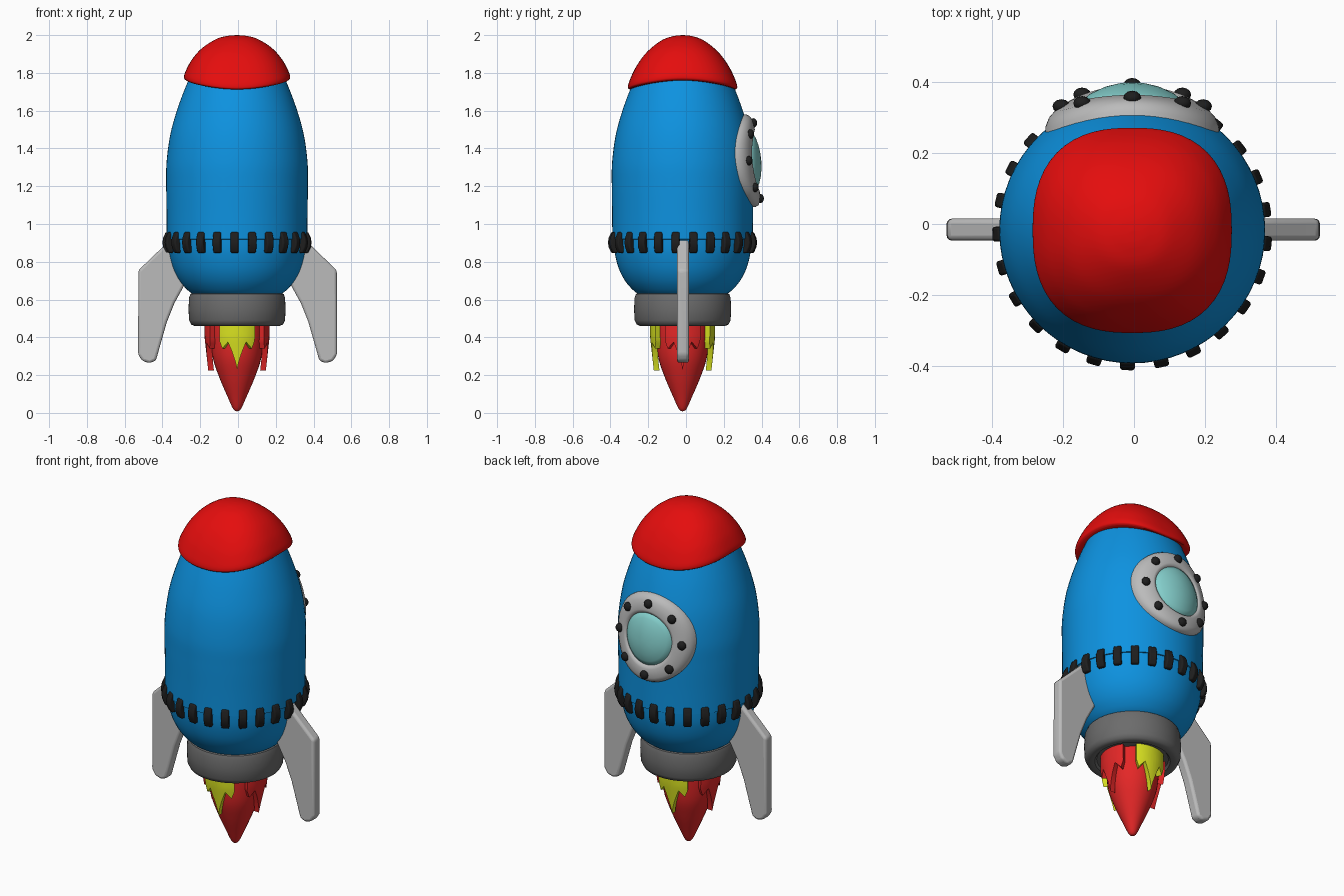
import bpy, bmesh, math
from mathutils import Matrix, Vector

if "Cube" in bpy.data.objects:
    bpy.data.objects.remove(bpy.data.objects["Cube"])

CX, CY = -0.005, -0.018      # hull axis


def material(name, rgb, rough=0.5):
    m = bpy.data.materials.new(name)
    m.use_nodes = True
    m.diffuse_color = (*rgb, 1)
    node = next(n for n in m.node_tree.nodes if n.type == 'BSDF_PRINCIPLED')
    node.inputs["Base Color"].default_value = (*rgb, 1)
    node.inputs["Roughness"].default_value = rough
    return m


BLUE = material("hull blue", (0.004, 0.29, 0.75))
RED = material("nose red", (0.78, 0.004, 0.004))
FLAME = material("flame red", (0.78, 0.02, 0.02))
YELLOW = material("flame yellow", (0.7, 0.77, 0.015))
SILVER = material("silver", (0.5, 0.5, 0.5))
GREY = material("dark grey", (0.15, 0.15, 0.15))
BLACK = material("rivet black", (0.013, 0.013, 0.013))
GLASS = material("glass aqua", (0.23, 0.62, 0.6))


def finish(name, bm, mat, angle=40, bevel=0):
    bmesh.ops.recalc_face_normals(bm, faces=bm.faces)
    mesh = bpy.data.meshes.new(name)
    bm.to_mesh(mesh)
    bm.free()
    mesh.materials.append(mat)
    ob = bpy.data.objects.new(name, mesh)
    bpy.context.collection.objects.link(ob)
    if bevel:
        mod = ob.modifiers.new("bevel", 'BEVEL')
        mod.width, mod.segments, mod.limit_method = bevel, 3, 'ANGLE'
    bpy.ops.object.select_all(action='DESELECT')
    bpy.context.view_layer.objects.active = ob
    ob.select_set(True)
    bpy.ops.object.shade_smooth_by_angle(angle=math.radians(angle))
    return ob


def smooth_path(pts, steps=6):
    """Catmull-Rom curve through the points."""
    p = [Vector(q) for q in [pts[0], *pts, pts[-1]]]
    out = []
    for a, b, c, d in zip(p, p[1:], p[2:], p[3:]):
        for i in range(steps):
            t = i / steps
            out.append(0.5 * (2 * b + (c - a) * t + (2 * a - 5 * b + 4 * c - d) * t * t
                              + (3 * b - a - 3 * c + d) * t ** 3))
    return [(q.x, q.y) for q in out + [p[-1]]]


def upright(r, a, z):
    return (CX + r * math.cos(a), CY + r * math.sin(a), z)


def lathe(name, profile, mat, place=upright, n=64, angle=40):
    """Spin (radius, height) pairs, using place() to position each point."""
    bm = bmesh.new()
    rings = [[bm.verts.new(place(r, i * math.tau / n, z)) for i in range(n)]
             for r, z in profile]
    for lo, hi in zip(rings, rings[1:]):
        for i in range(n):
            j = (i + 1) % n
            bm.faces.new((lo[i], lo[j], hi[j], hi[i]))
    bm.faces.new(rings[0])
    bm.faces.new(rings[-1])
    bmesh.ops.remove_doubles(bm, verts=bm.verts, dist=0.0002)
    return finish(name, bm, mat, angle)


def prism(bm, outline, width, matrix):
    """Extrude an xz outline along y, centred."""
    face = bm.faces.new([bm.verts.new((x, -width / 2, z)) for x, z in outline])
    out = bmesh.ops.extrude_face_region(bm, geom=[face])
    new = [v for v in out["geom"] if isinstance(v, bmesh.types.BMVert)]
    bmesh.ops.translate(bm, verts=new, vec=(0, width, 0))
    bmesh.ops.transform(bm, matrix=matrix, verts=list(set(new) | set(face.verts)))


# Hull in two shells with a small step at the seam
upper = smooth_path([(0.372, 0.92), (0.373, 1.05), (0.375, 1.2), (0.373, 1.33),
                     (0.352, 1.48), (0.312, 1.62), (0.262, 1.75), (0.24, 1.79)])
lathe("upper_hull", [(0.34, 0.915)] + upper, BLUE)
lathe("lower_hull", smooth_path([(0.22, 0.62), (0.262, 0.65), (0.305, 0.7), (0.338, 0.765),
                                 (0.36, 0.85), (0.366, 0.93)]), BLUE)


def hull_radius(z):
    for (r0, z0), (r1, z1) in zip(upper, upper[1:]):
        if z0 <= z <= z1:
            return r0 + (r1 - r0) * (z - z0) / (z1 - z0)
    return upper[0][0]


# Nose cap: rounded-square plan with a saddle-shaped rim
def nose_place(r, a, z):
    c, s = math.cos(a), math.sin(a)
    k = min(1, r / 0.28)
    e = 2 + 0.5 * k
    r /= (abs(c) ** e + abs(s) ** e) ** (1 / e)
    return (CX + r * c, CY + 1.03 * r * s, z + 0.026 * k * k * math.cos(2 * a))


nose = smooth_path([(0.272, 1.737), (0.281, 1.748), (0.274, 1.78), (0.24, 1.85), (0.185, 1.92),
                    (0.11, 1.975), (0.05, 1.995), (0, 2.0)])
lathe("nose_cap", [(0.23, 1.74)] + nose, RED, nose_place)

# Engine skirt
lathe("engine_skirt", [(0.19, 0.475), (0.2, 0.463), (0.225, 0.46), (0.243, 0.468),
                       (0.254, 0.49), (0.257, 0.55), (0.254, 0.61), (0.247, 0.629),
                       (0.23, 0.638), (0.18, 0.638)], GREY)

# Flame core
lathe("flame_core", smooth_path([(0.14, 0.5), (0.14, 0.4), (0.128, 0.29), (0.095, 0.19),
                                 (0.05, 0.085), (0.02, 0.02), (0, 0.008)]), FLAME, n=32)


# Outer flame tongues: curved sheets with a three-pointed lower edge
def tongue_bottom(t):
    t = abs(t)
    if t < 0.5:
        return 0.225 + 0.15 * (t / 0.5) ** 0.75
    if t < 0.85:
        return 0.375 - 0.035 * (t - 0.5) / 0.35
    return 0.34 + 0.04 * (t - 0.85) / 0.15


def tongue(name, heading, mat, cols=40, rows=8):
    bm = bmesh.new()
    layers = []
    for depth in (0, 0.03):
        grid = []
        for i in range(cols + 1):
            t = 2 * i / cols - 1
            low = tongue_bottom(t)
            col = []
            for j in range(rows + 1):
                z = 0.5 + (low - 0.5) * j / rows
                r = 0.152 + 0.02 * min(1, max(0, (z - 0.22) / 0.18)) - depth
                col.append(bm.verts.new(upright(r, heading + 0.58 * t, z)))
            grid.append(col)
        layers.append(grid)
        for a, b in zip(grid, grid[1:]):
            for j in range(rows):
                bm.faces.new((a[j], b[j], b[j + 1], a[j + 1]))
    # close the sheet along its border
    def border(g):
        return (g[0] + [c[-1] for c in g[1:-1]] + g[-1][::-1] + [c[0] for c in g[-2:0:-1]])
    outer, inner = border(layers[0]), border(layers[1])
    for i in range(len(outer)):
        bm.faces.new((outer[i - 1], outer[i], inner[i], inner[i - 1]))
    finish(name, bm, mat, 50)


for k, side in enumerate(("left", "back", "right", "front")):
    tongue("flame_tongue_" + side, k * math.pi / 2, YELLOW if k % 2 else FLAME)

# Fins
fin = [(0.35, 0.925), (0.40, 0.875), (0.525, 0.755), (0.527, 0.31), (0.505, 0.275),
       (0.465, 0.263), (0.432, 0.278), (0.415, 0.34), (0.375, 0.48), (0.335, 0.58),
       (0.28, 0.68), (0.25, 0.78), (0.3, 0.9)]
for side, angle in (("left", 0), ("right", math.pi)):
    bm = bmesh.new()
    prism(bm, fin, 0.062, Matrix.Translation((-0.002, -0.016, 0)) @ Matrix.Rotation(angle, 4, 'Z'))
    finish(side + "_fin", bm, SILVER, 35, bevel=0.014)

# Belt of rivets round the seam
rivet = [(-0.03, -0.052), (0.012, -0.056), (0.026, -0.025), (0.03, 0),
         (0.026, 0.025), (0.012, 0.056), (-0.03, 0.052)]
COUNT = 25
bm = bmesh.new()
for i in range(COUNT):
    turn = Matrix.Rotation(math.radians(-92) + i * math.tau / COUNT, 4, 'Z')
    prism(bm, rivet, 0.042, Matrix.Translation((CX, CY, 0.902)) @ turn
          @ Matrix.Translation((0.365, 0, 0)))
finish("belt_rivets", bm, BLACK, 35, bevel=0.008)


# Porthole draped over the back of the hull
def drape(r, a, h):
    x, z = r * math.cos(a), 1.335 + r * math.sin(a)
    return (CX + x, CY + math.sqrt(hull_radius(z) ** 2 - x * x) + h, z)


lathe("porthole_ring", [(0.14, -0.03), (0.142, 0.015), (0.15, 0.028), (0.165, 0.035),
                        (0.215, 0.035), (0.235, 0.028), (0.245, 0.012), (0.247, -0.03)],
      SILVER, drape, angle=60)
lathe("porthole_glass", [(0.15, 0.0), (0.145, 0.02), (0.12, 0.031), (0.08, 0.039),
                         (0.04, 0.043), (0, 0.044)], GLASS, drape, angle=60)
bm = bmesh.new()
for i in range(8):
    spot = Matrix.Translation(drape(0.2, i * math.tau / 8, 0.036))
    bmesh.ops.create_uvsphere(bm, u_segments=12, v_segments=8, radius=0.025,
                              matrix=spot @ Matrix.Diagonal((1, 0.8, 1, 1)))
finish("porthole_rivets", bm, BLACK, 60)
